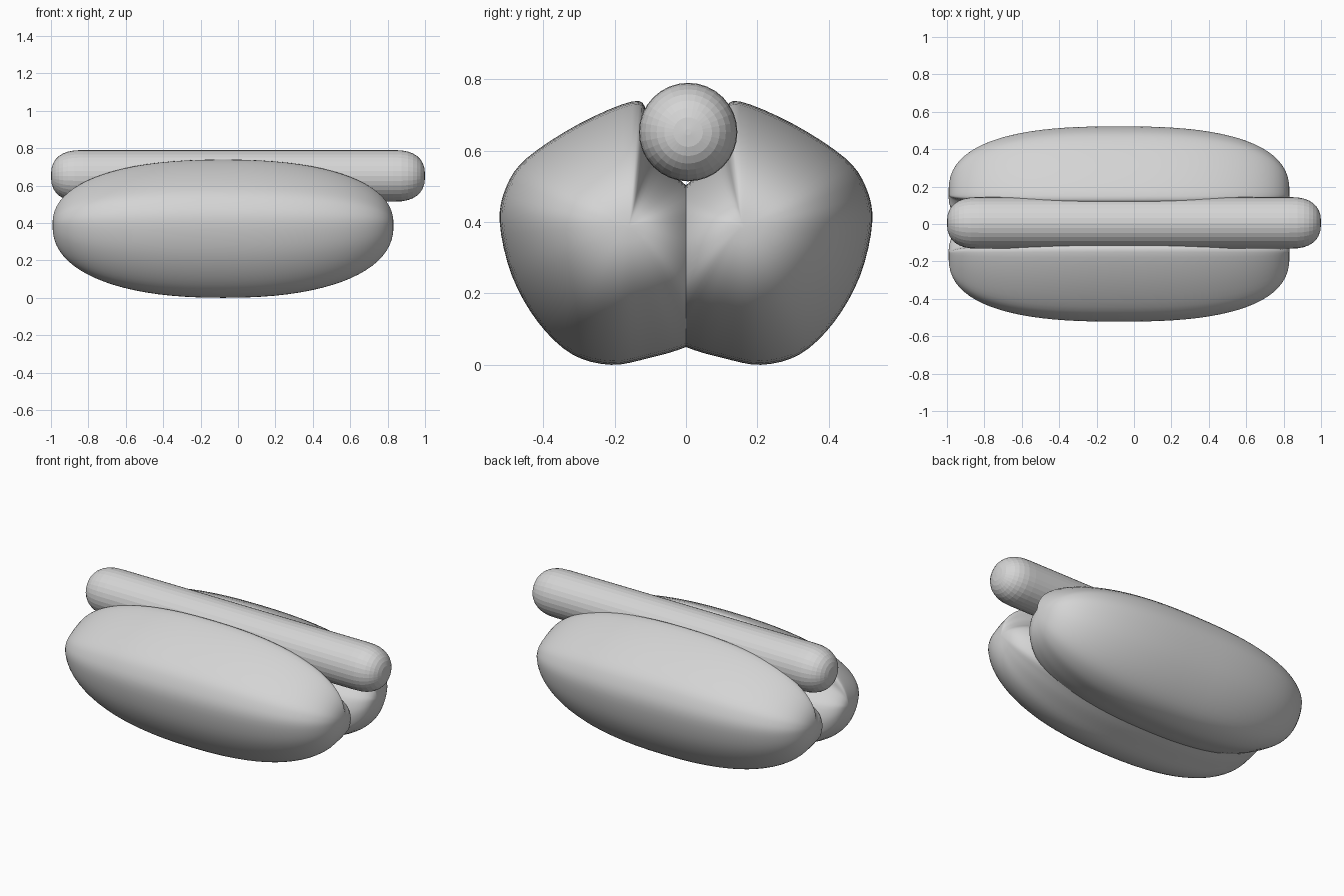
import bpy, bmesh
from math import sin, cos, pi
from mathutils import Vector

cube = bpy.data.objects.get("Cube")
if cube:
    bpy.data.objects.remove(cube)

GREY = (0.66, 0.66, 0.66, 1)
grey = bpy.data.materials.new("plain grey")
grey.use_nodes = True
grey.diffuse_color = GREY
grey.node_tree.nodes["Principled BSDF"].inputs["Base Color"].default_value = GREY


def smooth_loop(pts, steps):
    """Closed Catmull-Rom curve through the points."""
    pts, out = [Vector(p) for p in pts], []
    n = len(pts)
    for i in range(n):
        a, b, c, d = (pts[(i + k - 1) % n] for k in range(4))
        for j in range(steps):
            t = j / steps
            out.append(0.5 * (2 * b + (c - a) * t + (2 * a - 5 * b + 4 * c - d) * t * t
                              + (3 * b - a - 3 * c + d) * t ** 3))
    return out


def loft(name, profile, centre, stations, mirror=1):
    """Sweep a y-z profile along x; stations are (x, y scale, z scale)."""
    bm = bmesh.new()
    cy, cz = centre
    rings = []
    for x, sy, sz in stations:
        rings.append([bm.verts.new((x, (cy + (p.x - cy) * sy) * mirror, cz + (p.y - cz) * sz))
                      for p in profile])
    n = len(profile)
    for r0, r1 in zip(rings, rings[1:]):
        for i in range(n):
            bm.faces.new((r0[i], r0[(i + 1) % n], r1[(i + 1) % n], r1[i]))
    bm.faces.new(rings[0])
    bm.faces.new(rings[-1])
    bmesh.ops.recalc_face_normals(bm, faces=bm.faces)
    mesh = bpy.data.meshes.new(name)
    bm.to_mesh(mesh)
    bm.free()
    mesh.materials.append(grey)
    obj = bpy.data.objects.new(name, mesh)
    bpy.context.collection.objects.link(obj)
    return obj


# Bun halves: one plump cross-section, tapered to rounded ends and mirrored
bun_section = smooth_loop([
    (-0.09, 0.1), (0, 0.05), (0.1, 0.02), (0.21, 0.0), (0.32, 0.03), (0.415, 0.12),
    (0.488, 0.25), (0.522, 0.4), (0.503, 0.5), (0.445, 0.58), (0.3, 0.675),
    (0.15, 0.738), (0.11, 0.71), (0.09, 0.61), (0.02, 0.52), (-0.07, 0.44), (-0.12, 0.27)], 4)
bun_stations = []
for i in range(41):
    a = pi * (0.004 + 0.992 * i / 40)
    d = abs(cos(a)) ** 0.82
    x = -0.08 + 0.912 * d * (-1 if cos(a) > 0 else 1)
    bun_stations.append((x, (1 - d ** 2.6) ** (1 / 2.6), (1 - d ** 2.3) ** (1 / 2.3)))
for name, side in (("front_bun", -1), ("back_bun", 1)):
    bun = loft(name, bun_section, (0.16, 0.39), bun_stations, side)
    for f in bun.data.polygons:
        f.use_smooth = True

# Sausage: faceted round bar with blunt rounded ends
RADIUS, CAP = 0.138, 0.17
circle = [Vector((0.006 + RADIUS * cos(2 * pi * i / 32), 0.652 + RADIUS * sin(2 * pi * i / 32)))
          for i in range(32)]
cap = []
for i in range(9):
    a = pi / 2 * (0.02 + 0.98 * i / 8)
    s = sin(a) ** 0.8
    cap.append((1 - CAP + CAP * max(cos(a), 0) ** 0.8, s, s))
sausage_stations = [(-x, sy, sz) for x, sy, sz in cap]
sausage_stations += reversed(cap)
loft("sausage", circle, (0.006, 0.652), sausage_stations)
